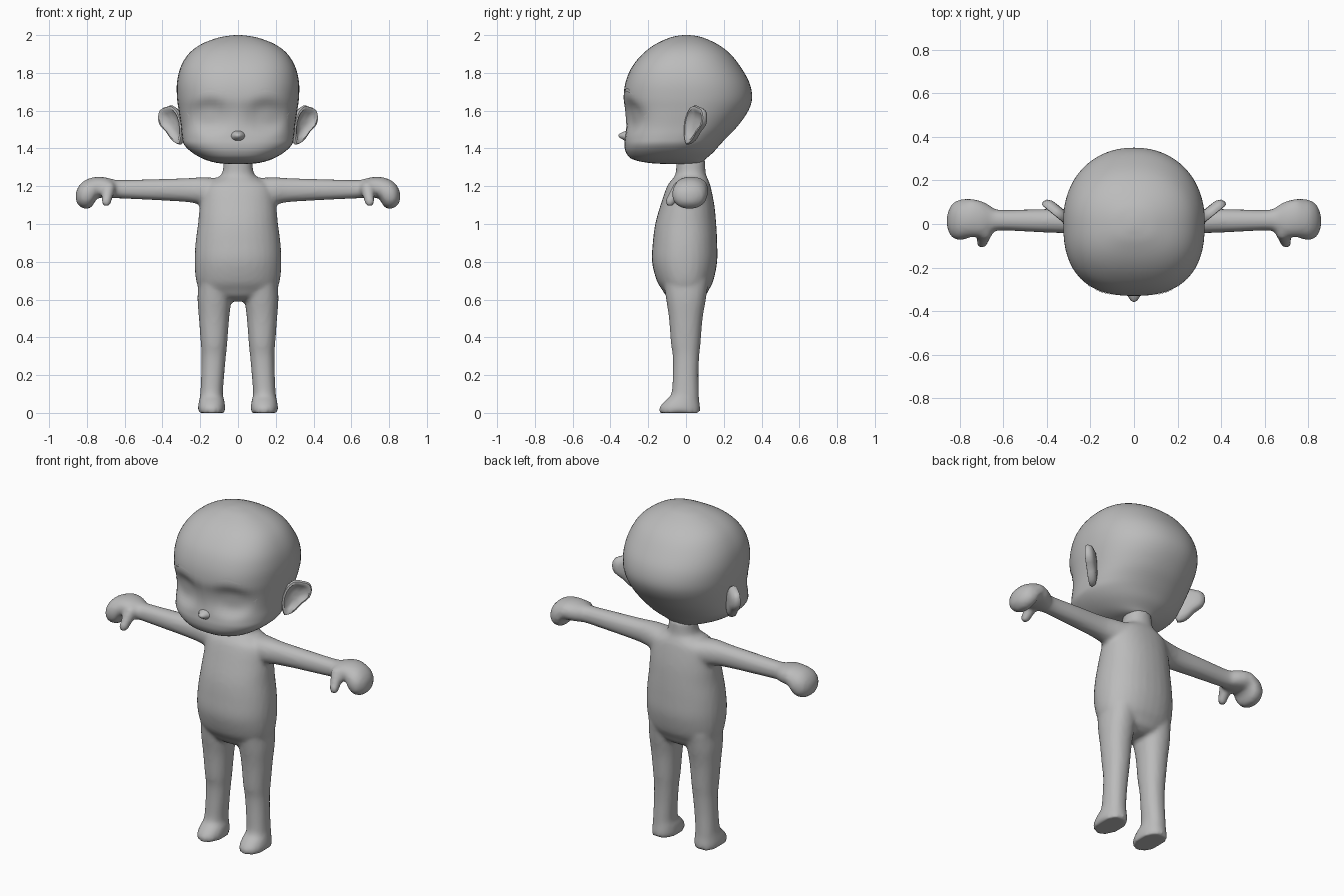
import bpy, bmesh, math
from mathutils import Vector
from mathutils.bvhtree import BVHTree

if "Cube" in bpy.data.objects:
    bpy.data.objects.remove(bpy.data.objects["Cube"])

grey = bpy.data.materials.new("plain grey")
grey.diffuse_color = (0.5, 0.5, 0.5, 1)
grey.use_nodes = True
grey.node_tree.nodes["Principled BSDF"].inputs["Base Color"].default_value = grey.diffuse_color


def finish(name, bm, angle=50):
    bmesh.ops.recalc_face_normals(bm, faces=bm.faces)
    mesh = bpy.data.meshes.new(name)
    bm.to_mesh(mesh)
    bm.free()
    ob = bpy.data.objects.new(name, mesh)
    bpy.context.collection.objects.link(ob)
    mesh.materials.append(grey)
    bpy.ops.object.select_all(action='DESELECT')
    bpy.context.view_layer.objects.active = ob
    ob.select_set(True)
    bpy.ops.object.shade_smooth_by_angle(angle=math.radians(angle))
    return ob


def resample(rows, steps):
    """Smoothly interpolate a table of sections."""
    out = []
    for i in range(len(rows) - 1):
        a, b = rows[max(i - 1, 0)], rows[i]
        c, d = rows[i + 1], rows[min(i + 2, len(rows) - 1)]
        for k in range(steps):
            t = k / steps
            out.append([q + 0.5 * t * (r - p + t * (2*p - 5*q + 4*r - s + t * (3*(q - r) + s - p)))
                        for p, q, r, s in zip(a, b, c, d)])
    return out + [list(rows[-1])]


def skin(bm, rings):
    loops = [[bm.verts.new(p) for p in ring] for ring in rings]
    n = len(loops[0])
    for a, b in zip(loops, loops[1:]):
        for i in range(n):
            bm.faces.new((a[i], a[(i + 1) % n], b[(i + 1) % n], b[i]))
    bm.faces.new(loops[0])
    bm.faces.new(loops[-1])


def power(v, n):
    return math.copysign(abs(v) ** (2 / n), v)


def loft(bm, rows, axis='z', side=1, n=32, steps=4, nf=2.2, nb=2.2):
    """Sections: position, low and high across, front and back (z axis) or low and high z (x axis)."""
    rings = []
    for p, a0, a1, b0, b1 in resample(rows, steps):
        ring = []
        for i in range(n):
            t = 2 * math.pi * i / n
            e = nf if math.sin(t) < 0 else nb
            u = (a0 + a1) / 2 + (a1 - a0) / 2 * power(math.cos(t), e)
            v = (b0 + b1) / 2 + (b1 - b0) / 2 * power(math.sin(t), e)
            ring.append((side * u, v, p) if axis == 'z' else (side * p, u, v))
        rings.append(ring)
    skin(bm, rings)


# body: torso with neck, arms with hands, and legs, fused into one skin
bm = bmesh.new()
torso = [(.59, .06, -.05, .06), (.615, .15, -.10, .10), (.65, .20, -.125, .12), (.70, .222, -.155, .145),
         (.80, .23, -.18, .165), (.90, .225, -.176, .165), (1.0, .212, -.163, .16), (1.1, .202, -.135, .15),
         (1.2, .185, -.10, .13), (1.24, .12, -.07, .115), (1.265, .085, -.055, .105), (1.34, .075, -.05, .10)]
loft(bm, [(z, -w, w, f, b) for z, w, f, b in torso])
leg = [(0, -.212, -.068, -.14, .075), (.03, -.212, -.068, -.14, .075), (.065, -.206, -.072, -.11, .07),
       (.10, -.20, -.08, -.078, .068), (.2, -.195, -.073, -.07, .066), (.3, -.193, -.064, -.07, .07),
       (.37, -.197, -.057, -.08, .077), (.5, -.207, -.047, -.09, .088), (.6, -.214, -.035, -.105, .105),
       (.7, -.21, -.03, -.12, .12)]
arm = [(.12, -.06, .11, 1.09, 1.245), (.20, -.055, .085, 1.105, 1.247), (.28, -.045, .072, 1.117, 1.242),
       (.45, -.037, .068, 1.127, 1.237), (.62, -.03, .065, 1.135, 1.233), (.66, -.045, .085, 1.138, 1.236),
       (.70, -.06, .105, 1.138, 1.247), (.745, -.06, .115, 1.135, 1.25), (.775, -.07, .115, 1.09, 1.245),
       (.81, -.073, .108, 1.08, 1.232), (.84, -.055, .085, 1.095, 1.205), (.858, -.015, .04, 1.12, 1.17)]
for side in (1, -1):
    loft(bm, leg, 'z', side)
    loft(bm, arm, 'x', side)
    # thumb: overlapping balls from palm to tip
    for k in range(6):
        t = k / 5
        made = bmesh.ops.create_uvsphere(bm, u_segments=16, v_segments=10, radius=.038 - .012 * t)
        bmesh.ops.translate(bm, verts=made["verts"],
                            vec=(side * (.685 + .012 * t), -.035 - .05 * t, 1.19 - .072 * t))
body = finish("body", bm)
fuse = body.modifiers.new("fuse", 'REMESH')
fuse.mode = 'VOXEL'
fuse.voxel_size = .0125
fuse.use_smooth_shade = True
soft = body.modifiers.new("soften", 'SMOOTH')
soft.factor = .5
soft.iterations = 4

# head: smooth skull with a flat jaw, hollowed at the eyes
bm = bmesh.new()
head = [(1.318, .06, -.12, .06), (1.325, .12, -.21, .085), (1.345, .185, -.288, .105), (1.38, .245, -.318, .145),
        (1.42, .285, -.326, .18), (1.46, .296, -.322, .218), (1.52, .302, -.316, .275), (1.6, .314, -.322, .33),
        (1.67, .323, -.33, .35), (1.75, .323, -.32, .335), (1.83, .304, -.287, .29), (1.9, .262, -.23, .235),
        (1.95, .198, -.165, .17), (1.985, .11, -.09, .095), (1.997, .045, -.04, .045), (2.0, .01, -.01, .01)]
loft(bm, [(z, -w, w, f, b) for z, w, f, b in head], n=64, steps=4, nf=2.55, nb=2.15)
for v in bm.verts:
    if v.co.y < -.1:
        r2 = ((abs(v.co.x) - .15) / .10) ** 2 + ((v.co.z - 1.57) / .085) ** 2
        v.co.y += .028 * math.exp(-r2 * r2)
surface = BVHTree.FromBMesh(bm)
finish("head", bm)


def on_face(x, z, lift=.004):
    hit = surface.ray_cast(Vector((x, -1, z)), Vector((0, 1, 0)))[0]
    return (x, hit.y - lift, z)


# nose: small upturned button
bm = bmesh.new()
rings = []
for y, r, z in ((-.29, .045, 1.465), (-.318, .038, 1.465), (-.335, .026, 1.467), (-.35, .016, 1.467), (-.357, .005, 1.468)):
    rings.append([(r * math.cos(a * math.pi / 8), y, z + .75 * r * math.sin(a * math.pi / 8)) for a in range(16)])
skin(bm, rings)
finish("nose", bm, 80)

# brows and lashes: thin plates laid on the face
for label, side in (("left", 1), ("right", -1)):
    bm = bmesh.new()
    cols = []
    for k in range(11):
        t = k / 10
        s = math.sin(math.pi * t)
        x, z = side * (.088 + .13 * t), 1.69 - .008 * t
        cols.append([bm.verts.new(on_face(x, z + h * s)) for h in (.014, .034)])
    for a, b in zip(cols, cols[1:]):
        bm.faces.new((a[0], b[0], b[1], a[1]))
    bmesh.ops.remove_doubles(bm, verts=bm.verts, dist=.0005)
    finish(label + "_brow", bm)

    bm = bmesh.new()
    for pts in (((.25, 1.57), (.272, 1.59), (.262, 1.57)), ((.25, 1.57), (.265, 1.565), (.26, 1.555))):
        bm.faces.new([bm.verts.new(on_face(side * x, z)) for x, z in pts])
    finish(label + "_lash", bm)

# ears: angled plates with a rim and a hollow on the front
outline = [(.0, 1.42), (.03, 1.425), (.065, 1.45), (.095, 1.485), (.142, 1.525), (.152, 1.57),
           (.138, 1.607), (.10, 1.62), (.06, 1.627), (.02, 1.60), (-.01, 1.54), (-.015, 1.47)]
for label, side in (("left", 1), ("right", -1)):
    bm = bmesh.new()
    rings = []
    for scale, depth in ((.25, -.028), (.65, -.026), (.92, -.014), (1, .004), (.95, .018), (.82, .02), (.66, .002), (.25, -.006)):
        ring = []
        for u, z in resample(outline + outline[:1], 2)[:-1]:
            u, z = .065 + (u - .065) * scale, 1.53 + (z - 1.53) * scale
            ring.append((side * (.298 + .77 * u + .63 * depth), .01 + .63 * u - .77 * depth, z))
        rings.append(ring)
    skin(bm, rings)
    finish(label + "_ear", bm, 60)
